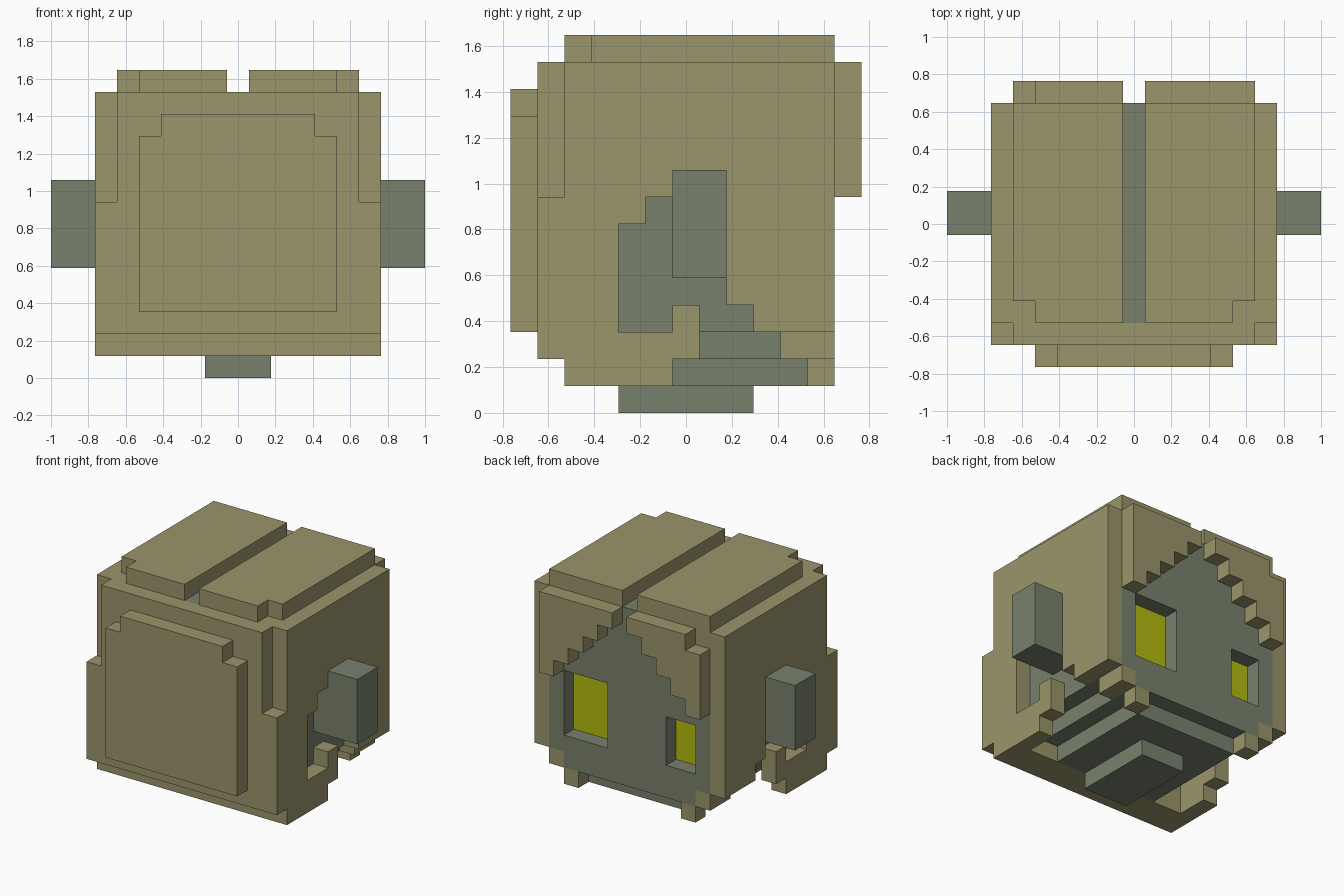
import bpy, bmesh
from math import floor

cube = bpy.data.objects.get("Cube")
if cube:
    bpy.data.objects.remove(cube, do_unlink=True)

U = 2 / 17  # size of one block


def material(name, rgb):
    m = bpy.data.materials.new(name)
    m.use_nodes = True
    m.diffuse_color = (*rgb, 1)
    bsdf = m.node_tree.nodes["Principled BSDF"]
    bsdf.inputs["Base Color"].default_value = (*rgb, 1)
    bsdf.inputs["Roughness"].default_value = 0.9
    return m


TAN = material("khaki cloth", (0.328, 0.301, 0.147))
GREY = material("grey green skin", (0.191, 0.220, 0.153))
YELLOW = material("yellow eye", (0.456, 0.497, 0.005))


def cells(*boxes):
    """Blocks filled by boxes (x0, x1, y0, y1, z0, z1), measured in blocks."""
    out = set()
    for x0, x1, y0, y1, z0, z1 in boxes:
        out |= {(x, y, z) for x in range(floor(x0 + 0.5), floor(x1 + 0.5))
                for y in range(floor(y0 + 0.5), floor(y1 + 0.5))
                for z in range(z0, z1)}
    return out


def both(*boxes):
    """The boxes and their mirror images in x."""
    return [b for box in boxes for b in (box, (-box[1], -box[0], *box[2:]))]


def finish(name, bm, mat):
    mesh = bpy.data.meshes.new(name)
    bm.to_mesh(mesh)
    bm.free()
    mesh.materials.append(mat)
    ob = bpy.data.objects.new(name, mesh)
    bpy.context.collection.objects.link(ob)
    return ob


def build(name, filled, mat):
    """Outer skin of a set of blocks, with flat areas merged."""
    bm = bmesh.new()
    verts = {}

    def vert(p):
        if p not in verts:
            x, y, z = p
            verts[p] = bm.verts.new(((x - 0.5) * U, (y - 0.5) * U, z * U))
        return verts[p]

    for c in sorted(filled):
        for axis in range(3):
            for side in (0, 1):
                n = list(c)
                n[axis] += 2 * side - 1
                if tuple(n) in filled:
                    continue
                a, b = (axis + 1) % 3, (axis + 2) % 3
                ring = []
                for da, db in ((0, 0), (1, 0), (1, 1), (0, 1)):
                    p = list(c)
                    p[axis] += side
                    p[a] += da
                    p[b] += db
                    ring.append(vert(tuple(p)))
                bm.faces.new(ring if side else ring[::-1])
    bmesh.ops.dissolve_limit(bm, angle_limit=0.01, verts=bm.verts, edges=bm.edges)
    bmesh.ops.triangulate(bm, faces=[f for f in bm.faces if len(f.verts) > 4])
    return finish(name, bm, mat)


# Head: wide core, stepped chin, and a brow narrowing to a strip over the crown
head = cells((-5.5, 5.5, -2.5, 5.5, 3, 8),
             (-4.5, 4.5, -2.5, 5.5, 2, 3),
             (-3.5, 3.5, -2.5, 4.5, 1, 2),
             (-0.5, 0.5, -4.5, 5.5, 12, 13))
for i in range(4):
    head |= cells((i - 4.5, 4.5 - i, 3.5, 5.5, 8 + i, 9 + i))

# Eye sockets of unequal size
EYES = {"left_eye": (1.5, 4.5, 4, 8), "right_eye": (-4.5, -2.5, 4, 7)}
sockets = cells(*[(x0, x1, 4.5, 5.5, z0, z1) for x0, x1, z0, z1 in EYES.values()])

# Hood shell: body and front layer, with openings round the ears and jaw
hood = cells((-6.5, 6.5, -4.5, 5.5, 1, 13),
             (-6.5, 6.5, -5.5, -4.5, 2, 8),
             (-5.5, 5.5, -5.5, -4.5, 8, 13))
openings = cells(*both(
    (5.5, 6.5, -2.5, -0.5, 3, 7),    # gap behind the ear
    (5.5, 6.5, -1.5, -0.5, 7, 8),
    (5.5, 6.5, -0.5, 1.5, 4, 9),     # ear hole
    (5.5, 6.5, 0.5, 2.5, 3, 4),      # jaw line steps
    (5.5, 6.5, 0.5, 5.5, 2, 3),
    (5.5, 6.5, -0.5, 5.5, 1, 2),
    (4.5, 5.5, -2.5, 3.5, 2, 3),     # gap under the jaw
    (4.5, 5.5, -2.5, 5.5, 1, 2),
    (3.5, 4.5, -2.5, 4.5, 1, 2)),
    (-3.5, 3.5, 4.5, 5.5, 1, 2))     # gap under the chin
build("head", head - sockets, GREY)
build("hood_shell", hood - head - openings, TAN)

# Raised panel with clipped upper corners
build("rear_panel", cells((-4.5, 4.5, -6.5, -5.5, 3, 11),
                          (-3.5, 3.5, -6.5, -5.5, 11, 12)), TAN)

# Two slabs on top, each with a notched outer corner
build("top_slabs", cells(*both((0.5, 5.5, -3.5, 5.5, 13, 14),
                               (0.5, 4.5, -4.5, -3.5, 13, 14))), TAN)

# Stepped fringe above the face, one corner missing
fringe = cells(*both(*[(i + 0.5, i + 1.5, 5.5, 6.5, 12 - i, 13) for i in range(5)]))
build("hood_fringe", fringe - cells((-5.5, -4.5, 5.5, 6.5, 12, 13)), TAN)

# Ears and neck
build("left_ear", cells((5.5, 8.5, -0.5, 1.5, 5, 9)), GREY)
build("right_ear", cells((-8.5, -5.5, -0.5, 1.5, 5, 9)), GREY)
build("neck", cells((-1.5, 1.5, -2.5, 2.5, 0, 1)), GREY)

# Eyes: thin plates on the socket floors
for name, (x0, x1, z0, z1) in EYES.items():
    bm = bmesh.new()
    bmesh.ops.create_cube(bm, size=1)
    for v in bm.verts:
        v.co = (((x0 + x1) / 2 + v.co.x * (x1 - x0)) * U,
                4.5 * U + 0.002 + v.co.y * 0.004,
                ((z0 + z1) / 2 + v.co.z * (z1 - z0)) * U)
    finish(name, bm, YELLOW)
